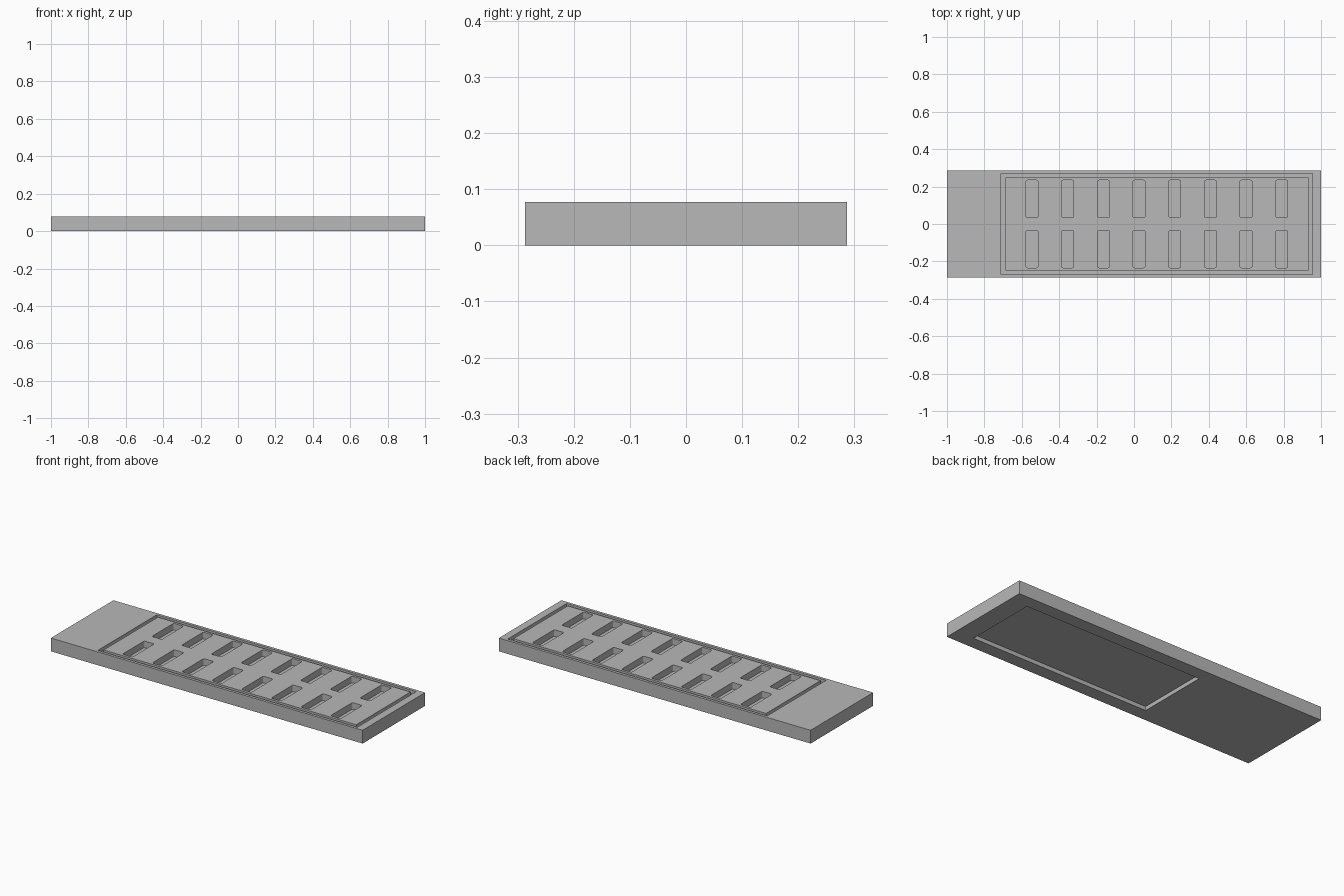
import bpy
import bmesh

LENGTH, WIDTH, HEIGHT = 2.0, 0.573, 0.077

cube = bpy.data.objects.get("Cube")
if cube:
    bpy.data.objects.remove(cube, do_unlink=True)

grey = bpy.data.materials.new("plain_grey")
grey.use_nodes = True
grey.diffuse_color = (0.48, 0.48, 0.48, 1)
bsdf = next(n for n in grey.node_tree.nodes if n.type == "BSDF_PRINCIPLED")
bsdf.inputs["Base Color"].default_value = grey.diffuse_color


def add_box(bm, x, y, z, corner=0.0):
    """Box spanning the given (low, high) ranges, with optional rounded upright edges."""
    part = bmesh.new()
    bmesh.ops.create_cube(part, size=1)
    for v in part.verts:
        for axis, (low, high) in enumerate((x, y, z)):
            v.co[axis] = high if v.co[axis] > 0 else low
    if corner:
        upright = [e for e in part.edges
                   if abs(e.verts[0].co.z - e.verts[1].co.z) > 1e-4]
        bmesh.ops.bevel(part, geom=upright, offset=corner, segments=3,
                        profile=0.5, affect="EDGES")
    mesh = bpy.data.meshes.new("part")
    part.to_mesh(mesh)
    part.free()
    bm.from_mesh(mesh)
    bpy.data.meshes.remove(mesh)


def make(name, boxes):
    bm = bmesh.new()
    for box in boxes:
        add_box(bm, *box)
    mesh = bpy.data.meshes.new(name)
    bm.to_mesh(mesh)
    bm.free()
    mesh.materials.append(grey)
    obj = bpy.data.objects.new(name, mesh)
    bpy.context.collection.objects.link(obj)
    return obj


def cut(target, cutter):
    """Subtract the cutter for good, then discard it."""
    mod = target.modifiers.new("cut", "BOOLEAN")
    mod.operation, mod.solver, mod.object = "DIFFERENCE", "EXACT", cutter
    graph = bpy.context.evaluated_depsgraph_get()
    result = bpy.data.meshes.new_from_object(target.evaluated_get(graph))
    target.modifiers.clear()
    target.data = result
    bpy.data.objects.remove(cutter, do_unlink=True)


# Main slab
slab = make("slotted_slab", [((-LENGTH / 2, LENGTH / 2),
                              (-WIDTH / 2, WIDTH / 2), (0, HEIGHT))])

# Rectangular groove around the slots
ring = make("groove_cutter", [((-0.71, 0.955), (-0.27, 0.27),
                               (HEIGHT - 0.02, HEIGHT + 0.1))])
core = make("groove_core", [((-0.688, 0.933), (-0.249, 0.249), (0, 0.3))])
cut(ring, core)
cut(slab, ring)

# Two rows of eight slots
slots = []
for i in range(8):
    x = -0.545 + i * 0.1907
    for y in (-0.134, 0.134):
        slots.append(((x - 0.032, x + 0.032), (y - 0.1, y + 0.1),
                      (HEIGHT - 0.038, HEIGHT + 0.1), 0.008))
cut(slab, make("slot_cutter", slots))

# Shallow pocket underneath
cut(slab, make("pocket_cutter", [((-0.254, 0.886), (-0.211, 0.211),
                                  (-0.1, 0.023))]))

slab.name = slab.data.name = "slotted_slab"
